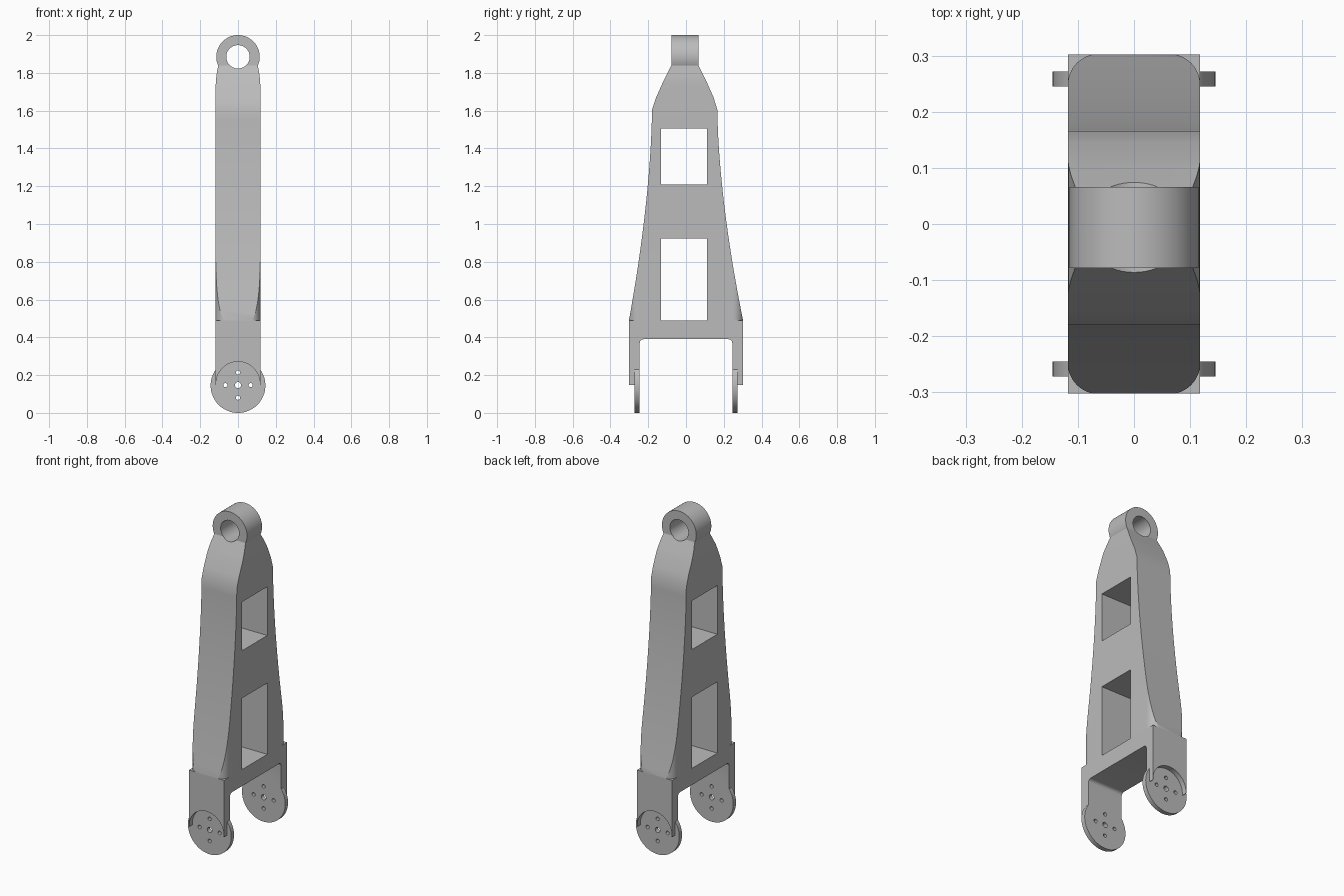
import bpy, bmesh, math

if "Cube" in bpy.data.objects:
    bpy.data.objects.remove(bpy.data.objects["Cube"])

grey = bpy.data.materials.new("plain grey")
grey.diffuse_color = (0.5, 0.5, 0.5, 1)
grey.use_nodes = True
grey.node_tree.nodes["Principled BSDF"].inputs["Base Color"].default_value = grey.diffuse_color


def extrude(name, pts, axis, lo, hi):
    """Extrude a closed 2D outline along one axis."""
    place = {'x': lambda a, b, t: (t, a, b),
             'y': lambda a, b, t: (a, t, b),
             'z': lambda a, b, t: (a, b, t)}[axis]
    bm = bmesh.new()
    rings = [[bm.verts.new(place(a, b, t)) for a, b in pts] for t in (lo, hi)]
    n = len(pts)
    bm.faces.new(rings[0])
    bm.faces.new(rings[1][::-1])
    for i in range(n):
        j = (i + 1) % n
        bm.faces.new((rings[0][i], rings[1][i], rings[1][j], rings[0][j]))
    bmesh.ops.recalc_face_normals(bm, faces=bm.faces)
    me = bpy.data.meshes.new(name)
    bm.to_mesh(me)
    bm.free()
    me.materials.append(grey)
    ob = bpy.data.objects.new(name, me)
    bpy.context.collection.objects.link(ob)
    return ob


def arc(cx, cy, r, a0, a1, n):
    return [(cx + r * math.cos(math.radians(a0 + (a1 - a0) * i / n)),
             cy + r * math.sin(math.radians(a0 + (a1 - a0) * i / n))) for i in range(n + 1)]


def circle(cx, cy, r, n=64):
    return arc(cx, cy, r, 0, 360, n)[:-1]


def box(a0, b0, a1, b1):
    return [(a0, b0), (a1, b0), (a1, b1), (a0, b1)]


def boolean(ob, tool, op):
    m = ob.modifiers.new("cut", 'BOOLEAN')
    m.object, m.operation, m.solver = tool, op, 'EXACT'
    bpy.context.view_layer.objects.active = ob
    bpy.ops.object.modifier_apply(modifier=m.name)
    bpy.data.objects.remove(tool)


W, D = 0.118, 0.302          # half width, half depth

# Tapered arm: side profile with flared flanks and shoulders
N = 20
flank = [(1.605 - 1.115 * i / N, (i / N) ** 1.66) for i in range(N + 1)]
left = [(-0.18 - (D - 0.18) * f, z) for z, f in flank]
right = [(0.166 + (D - 0.166) * f, z) for z, f in flank]
profile = ([(-0.078, 1.839), (-0.118, 1.76), (-0.158, 1.67)] + left
           + right[::-1] + [(0.146, 1.67), (0.106, 1.76), (0.066, 1.839)])
arm = extrude("tapered_arm", profile, 'x', -0.14, 0.14)

# Rounded vertical corners at the foot of the arm
r = 0.055
plan = []
for sx, sy, a in ((1, 1, 0), (-1, 1, 90), (-1, -1, 180), (1, -1, 270)):
    plan += arc(sx * (W - r), sy * (D + 0.001 - r), r, a, a + 90, 12)
boolean(arm, extrude("corner_tool", plan, 'z', 0.4, 1.95), 'INTERSECT')

# Neck narrowing toward the eye ring
neck = [(0.1185, 0.4), (0.1185, 1.73), (0.1165, 1.765), (0.112, 1.80), (0.105, 1.837), (0.103, 1.9)]
neck += [(-x, z) for x, z in neck[::-1]]
boolean(arm, extrude("neck_tool", neck, 'y', -0.5, 0.5), 'INTERSECT')

# Two window openings
for z0, z1 in ((0.47, 0.922), (1.21, 1.505)):
    boolean(arm, extrude("window_tool", box(-0.132, z0, 0.112, z1), 'x', -0.3, 0.3), 'DIFFERENCE')

# Eye ring on top
boolean(arm, extrude("eye_ring", circle(0, 1.885, 0.115), 'y', -0.078, 0.066), 'UNION')
boolean(arm, extrude("eye_hole", circle(0, 1.885, 0.062), 'y', -0.4, 0.4), 'DIFFERENCE')

# Fork: cross block with two legs and a filleted arch
I, F, T = 0.245, 0.272, 0.39
fork_profile = ([(-D, 0.147), (-D, 0.49), (D, 0.49), (D, 0.147), (I, 0.147)]
                + arc(I - 0.02, T - 0.02, 0.02, 0, 90, 6)
                + arc(-I + 0.02, T - 0.02, 0.02, 90, 180, 6) + [(-I, 0.147)])
fork = extrude("fork", fork_profile, 'x', -W, W)

# Round recess and bolted disc on each leg
for s in (-1, 1):
    boolean(fork, extrude("recess_tool", circle(0, 0.155, 0.116), 'y', *sorted((s * F, s * 0.4))), 'DIFFERENCE')
    boolean(fork, extrude("disc", circle(0, 0.145, 0.145), 'y', *sorted((s * I, s * F))), 'UNION')
holes = [(0, 0, 0.016)] + [(0.067 * math.cos(a * math.pi / 2), 0.067 * math.sin(a * math.pi / 2), 0.011)
                           for a in range(4)]
for x, z, rad in holes:
    boolean(fork, extrude("bolt_hole", circle(x, 0.147 + z, rad, 20), 'y', -0.5, 0.5), 'DIFFERENCE')

# Smooth curved surfaces, keep edges sharp
for ob in (arm, fork):
    bpy.ops.object.select_all(action='DESELECT')
    ob.select_set(True)
    bpy.context.view_layer.objects.active = ob
    bpy.ops.object.shade_smooth_by_angle(angle=math.radians(20))
